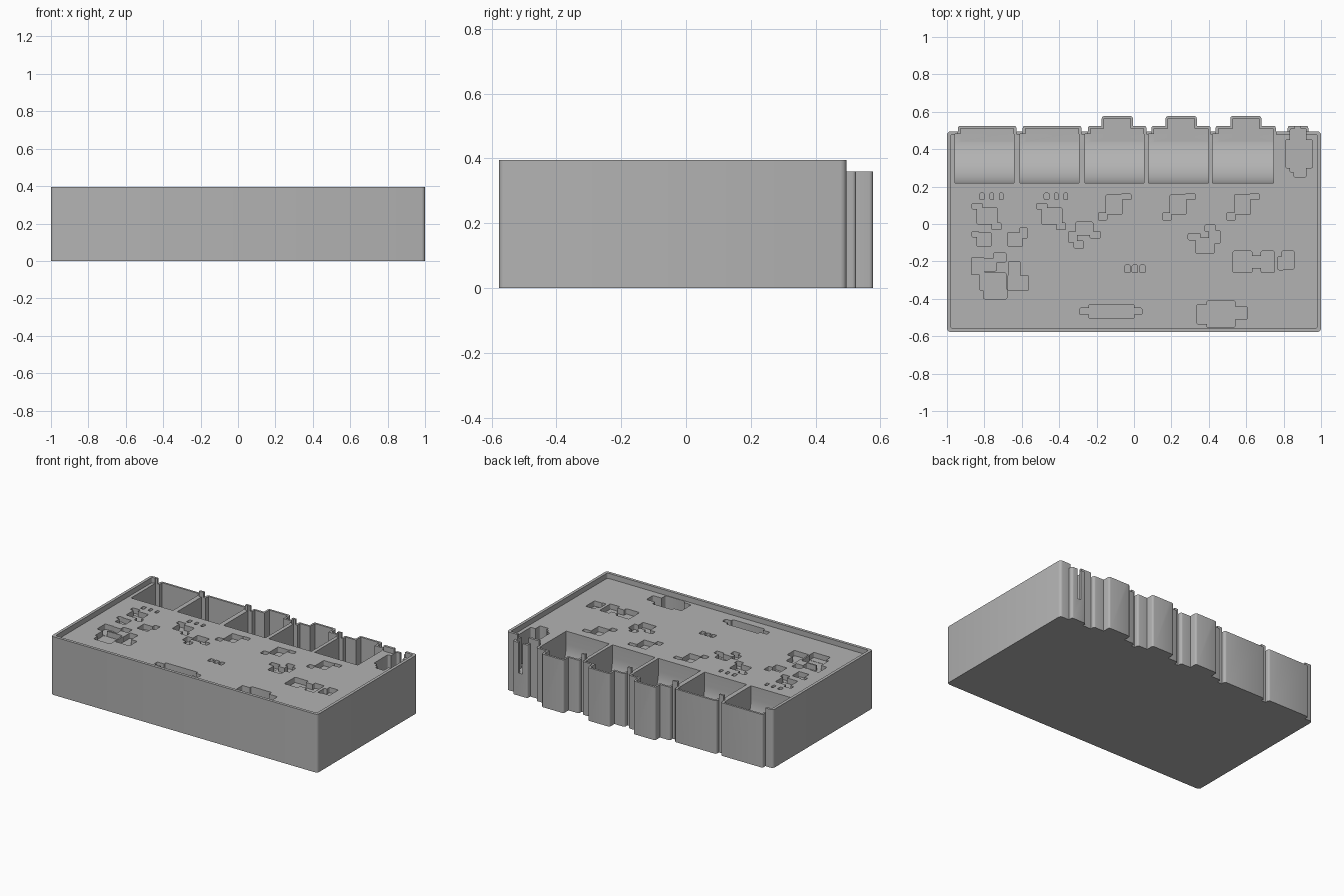
import bpy, bmesh, math

if "Cube" in bpy.data.objects:
    bpy.data.objects.remove(bpy.data.objects["Cube"])

grey = bpy.data.materials.new("plain grey")
grey.diffuse_color = (0.45, 0.45, 0.45, 1)
grey.use_nodes = True
grey.node_tree.nodes["Principled BSDF"].inputs["Base Color"].default_value = grey.diffuse_color
TOP, DECK, FLOOR = 0.395, 0.36, 0.02


def box(bm, x0, x1, y0, y1, z0, z1, r=0.0):
    """Box with rounded upright edges."""
    verts = [bm.verts.new((x, y, z)) for z in (z0, z1)
             for x, y in ((x0, y0), (x1, y0), (x1, y1), (x0, y1))]
    bm.faces.new(verts[3::-1])
    bm.faces.new(verts[4:])
    for i in range(4):
        j = (i + 1) % 4
        bm.faces.new((verts[i], verts[j], verts[j + 4], verts[i + 4]))
    if r:
        edges = [bm.edges.get((verts[i], verts[i + 4])) for i in range(4)]
        bmesh.ops.bevel(bm, geom=edges, offset=r, segments=3, profile=0.5, affect='EDGES')


def prism(bm, profile, x0, x1):
    """Extrude a (y, z) profile along x."""
    a = [bm.verts.new((x0, y, z)) for y, z in profile]
    b = [bm.verts.new((x1, y, z)) for y, z in profile]
    bm.faces.new(a)
    bm.faces.new(b[::-1])
    for i in range(len(a)):
        j = (i + 1) % len(a)
        bm.faces.new((a[j], a[i], b[i], b[j]))


def make(name, bm):
    bmesh.ops.recalc_face_normals(bm, faces=bm.faces[:])
    mesh = bpy.data.meshes.new(name)
    bm.to_mesh(mesh)
    bm.free()
    ob = bpy.data.objects.new(name, mesh)
    bpy.context.collection.objects.link(ob)
    mesh.materials.append(grey)
    return ob


def boolean(ob, cutter, op):
    m = ob.modifiers.new(op.lower(), 'BOOLEAN')
    m.operation, m.object, m.solver, m.use_self = op, cutter, 'EXACT', True
    bpy.context.view_layer.objects.active = ob
    bpy.ops.object.modifier_apply(modifier=m.name)
    bpy.data.objects.remove(cutter)


# Card bins: x start, x end, has a rear finger tab
bins = [(-0.957, -0.642, False), (-0.61, -0.294, False), (-0.262, 0.053, True),
        (0.078, 0.397, True), (0.421, 0.745, True)]

# Tray block
bm = bmesh.new()
box(bm, -1, 1, -0.577, 0.495, 0, TOP, 0.018)
tray = make("tray", bm)

# Rear bulges and finger tabs
bm = bmesh.new()
for x0, x1, tab in bins:
    box(bm, x0 + 0.015, x1 + 0.013, 0.40, 0.525, 0, DECK, 0.012)
    if tab:
        c = (x0 + x1) / 2 + 0.015
        box(bm, c - 0.083, c + 0.083, 0.42, 0.577, 0, DECK, 0.012)
box(bm, 0.822, 0.932, 0.42, 0.525, 0, DECK, 0.012)
boolean(tray, make("rear_bulges", bm), 'UNION')

# Recess inside the rim, with the rim opened behind every bin
bm = bmesh.new()
box(bm, -0.98, 0.98, -0.557, 0.478, DECK, 0.6, 0.01)
for x0, x1, tab in bins:
    box(bm, x0 + 0.015, x1 + 0.013, 0.44, 0.65, DECK, 0.6)
box(bm, 0.835, 0.92, 0.44, 0.65, DECK, 0.6)
boolean(tray, make("rim_recess", bm), 'DIFFERENCE')

# Deep bins with a curved scoop at the front
R = 0.25
scoop = [(0.22, 0.5)] + [(0.22 + R - R * math.cos(t), FLOOR + R - R * math.sin(t))
                         for t in (math.pi / 2 * i / 12 for i in range(13))]
scoop += [(0.482, FLOOR), (0.482, 0.5)]
bm = bmesh.new()
for x0, x1, tab in bins:
    prism(bm, scoop, x0, x1)
    box(bm, x0 + 0.03, x1 - 0.002, 0.44, 0.511, FLOOR, 0.5)
    if tab:
        c = (x0 + x1) / 2 + 0.015
        box(bm, c - 0.07, c + 0.07, 0.46, 0.563, FLOOR, 0.5)
boolean(tray, make("bin_cutter", bm), 'DIFFERENCE')

# Figure pockets made of overlapping rectangles: x0, x1, y0, y1
figure = [(-.84, -.73, 0, .085), (-.866, -.81, .08, .11), (-.76, -.71, -.03, .005),
          (-.825, -.80, .13, .165), (-.77, -.75, .13, .165), (-.72, -.70, .13, .165)]
bent = [(-.15, -.065, .05, .155), (-.19, -.145, .02, .06), (-.07, -.015, .13, .16)]
singles = [
    (-.84, -.765, -.12, -.045), (-.866, -.83, -.07, -.04),
    (-.675, -.595, -.12, -.045), (-.61, -.57, -.075, -.02),
    (-.31, -.22, -.06, .01), (-.35, -.305, -.1, -.04), (-.32, -.27, -.13, -.09),
    (-.235, -.18, -.075, -.04),
    (.29, .355, -.085, -.05), (.33, .43, -.155, -.075), (.38, .435, -.04, -.005),
    (.40, .46, -.105, -.035),
    (.53, .63, -.26, -.145), (.62, .69, -.235, -.17), (.68, .75, -.26, -.145),
    (.79, .855, -.24, -.145), (.77, .80, -.245, -.175),
    (-.87, -.80, -.27, -.18), (-.81, -.735, -.25, -.185), (-.75, -.685, -.205, -.155),
    (-.825, -.685, -.355, -.26), (-.805, -.68, -.40, -.345),
    (-.67, -.61, -.285, -.20), (-.675, -.565, -.355, -.275),
    (-.05, -.02, -.26, -.22), (-.01, .02, -.26, -.22), (.03, .06, -.26, -.22),
]
rects = singles[:]
rects += [(a + d, b + d, y0, y1) for d in (0, .345) for a, b, y0, y1 in figure]
rects += [(a + d, b + d, y0, y1) for d in (0, .343, .686) for a, b, y0, y1 in bent]
bm = bmesh.new()
for i, (a, b, y0, y1) in enumerate(rects):
    box(bm, a, b, y0, y1, DECK - 0.035 - 0.0003 * (i % 7), 0.5, 0.006)

# Long rail pocket
box(bm, -.24, 0, -.505, -.43, DECK - 0.06, 0.5, 0.006)
box(bm, -.29, .042, -.485, -.45, DECK - 0.055, 0.5, 0.006)

# Large vehicle pocket by the front wall
box(bm, .39, .54, -.553, -.41, DECK - 0.13, 0.5, 0.008)
box(bm, .335, .45, -.535, -.43, DECK - 0.128, 0.5, 0.008)
box(bm, .50, .605, -.51, -.44, DECK - 0.126, 0.5, 0.008)

# Deep creature pocket in the rear corner, slotted through the back
box(bm, .81, .955, .30, .45, 0.15, 0.5, 0.008)
box(bm, .835, .92, .275, .51, 0.151, 0.5, 0.008)
box(bm, .855, .92, .25, .35, 0.152, 0.5, 0.008)
box(bm, .86, .89, .45, .56, 0.153, 0.5)
boolean(tray, make("pocket_cutter", bm), 'DIFFERENCE')

# Smooth the rounded corners and scoops, keep hard edges
bpy.ops.object.select_all(action='DESELECT')
tray.select_set(True)
bpy.context.view_layer.objects.active = tray
bpy.ops.object.shade_smooth_by_angle(angle=math.radians(35))
